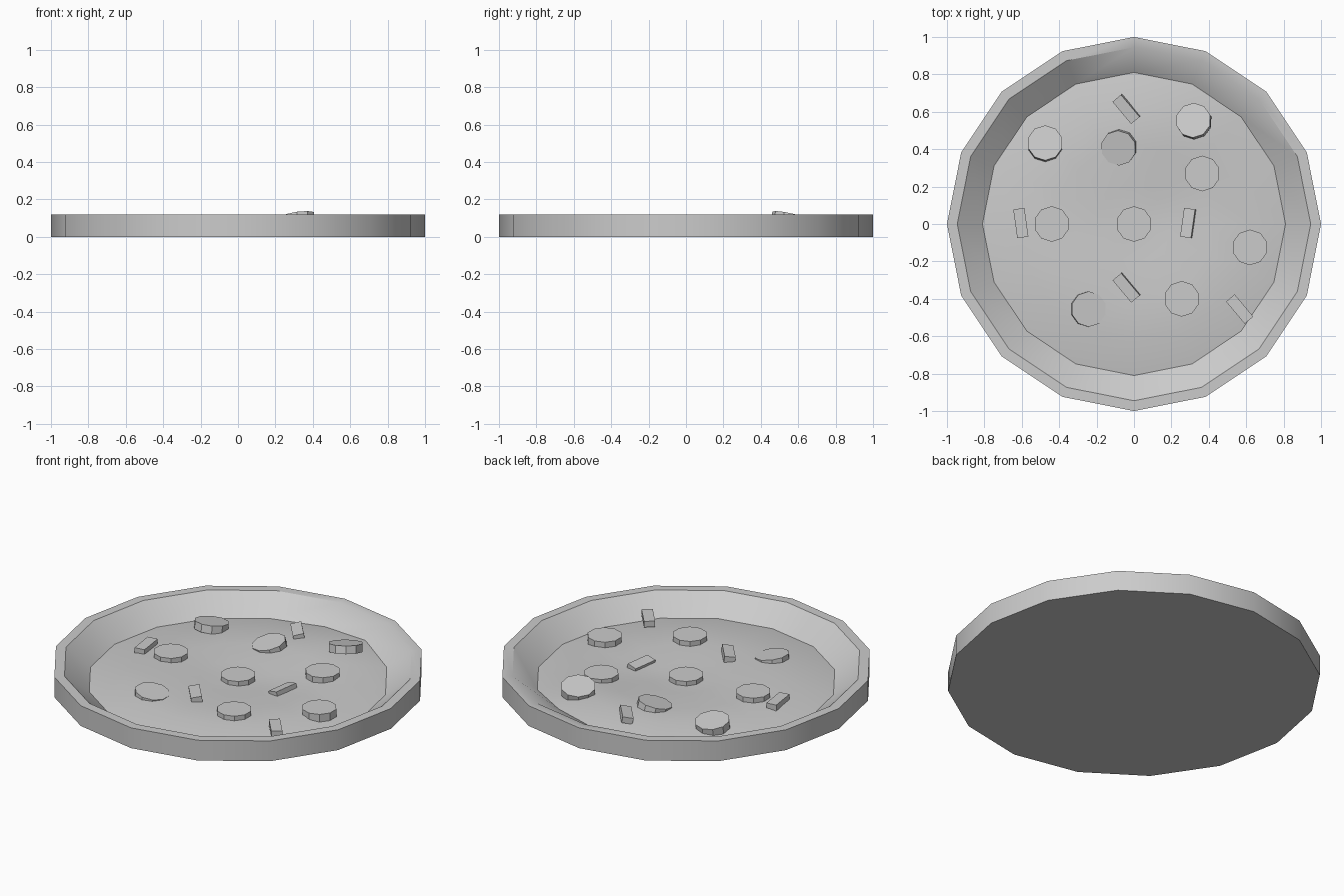
import bpy, bmesh, math
from mathutils import Euler

cube = bpy.data.objects.get("Cube")
if cube:
    bpy.data.objects.remove(cube, do_unlink=True)

SIDES = 16
grey = bpy.data.materials.new("light_grey")
grey.use_nodes = True
GREY = (0.6, 0.6, 0.6, 1)
grey.diffuse_color = GREY
grey.node_tree.nodes["Principled BSDF"].inputs["Base Color"].default_value = GREY


def finish(bm, name, angle=None):
    bmesh.ops.recalc_face_normals(bm, faces=bm.faces)
    mesh = bpy.data.meshes.new(name)
    bm.to_mesh(mesh)
    bm.free()
    mesh.materials.append(grey)
    obj = bpy.data.objects.new(name, mesh)
    bpy.context.collection.objects.link(obj)
    if angle:
        bpy.ops.object.select_all(action="DESELECT")
        obj.select_set(True)
        bpy.context.view_layer.objects.active = obj
        bpy.ops.object.shade_smooth_by_angle(angle=math.radians(angle))
    return obj


def ring(bm, radius, height):
    """Ring of vertices; height is a function of x and y."""
    verts = []
    for i in range(SIDES):
        a = math.tau * i / SIDES
        x, y = radius * math.cos(a), radius * math.sin(a)
        verts.append(bm.verts.new((x, y, height(x, y))))
    return verts


def bridge(bm, a, b):
    for i in range(SIDES):
        j = (i + 1) % SIDES
        bm.faces.new((a[i], a[j], b[j], b[i]))


def hump(x, y, cx, cy, size):
    return math.exp(-((x - cx) ** 2 + (y - cy) ** 2) / size ** 2)


def cheese_height(x, y):
    r = math.hypot(x, y)
    z = 0.045 - 0.02 * hump(x, y, 0, 0, 0.2) + 0.04 * hump(x, y, 0.3, 0.68, 0.3)
    z += 0.012 * hump(x, y, -0.35, -0.3, 0.25) - 0.01 * hump(x, y, 0.3, 0.1, 0.25)
    return z - 0.03 * max(0, (r - 0.62) / 0.19)


# Crust and cheese, one continuous shell
bm = bmesh.new()
base = ring(bm, 1, lambda x, y: 0)
profile = [base, ring(bm, 1, lambda x, y: 0.12), ring(bm, 0.945, lambda x, y: 0.12)]
profile += [ring(bm, r, cheese_height) for r in (0.81, 0.62, 0.42, 0.2)]
for lower, upper in zip(profile, profile[1:]):
    bridge(bm, lower, upper)
centre = bm.verts.new((0, 0, cheese_height(0, 0)))
inner = profile[-1]
for i in range(SIDES):
    bm.faces.new((inner[i], inner[(i + 1) % SIDES], centre))
bm.faces.new(base)
finish(bm, "crust_and_cheese", 32)

# Round slices: x, y, top height, tilt about x and y in degrees
slices = [
    (0, 0, 0.056, 0, 0), (-0.44, 0, 0.075, 0, 0), (-0.475, 0.43, 0.078, -10, 0),
    (-0.08, 0.41, 0.07, 10, -9), (0.32, 0.55, 0.115, -12, -8),
    (0.365, 0.27, 0.073, 0, 0), (0.62, -0.125, 0.075, 0, 0),
    (0.255, -0.4, 0.072, 0, 0), (-0.245, -0.455, 0.065, 0, 9)]
for n, (x, y, top, tx, ty) in enumerate(slices, 1):
    bm = bmesh.new()
    bmesh.ops.create_cone(bm, cap_ends=True, segments=10, radius1=0.095,
                          radius2=0.095, depth=0.045)
    obj = finish(bm, f"round_slice_{n}")
    obj.location = (x, y, top - 0.0225)
    obj.rotation_euler = Euler((math.radians(tx), math.radians(ty), 0))

# Small strips: x, y, top height, heading and roll in degrees
strips = [
    (-0.04, 0.615, 0.08, -50, 12), (-0.605, 0.005, 0.075, -82, 0),
    (0.29, 0.005, 0.055, 82, -12), (-0.04, -0.34, 0.075, -50, 8),
    (0.565, -0.455, 0.08, -50, 0)]
for n, (x, y, top, heading, roll) in enumerate(strips, 1):
    bm = bmesh.new()
    bmesh.ops.create_cube(bm, size=1)
    bmesh.ops.scale(bm, vec=(0.155, 0.06, 0.035), verts=bm.verts)
    obj = finish(bm, f"strip_{n}")
    obj.location = (x, y, top - 0.0175)
    obj.rotation_euler = Euler((math.radians(roll), 0, math.radians(heading)))
